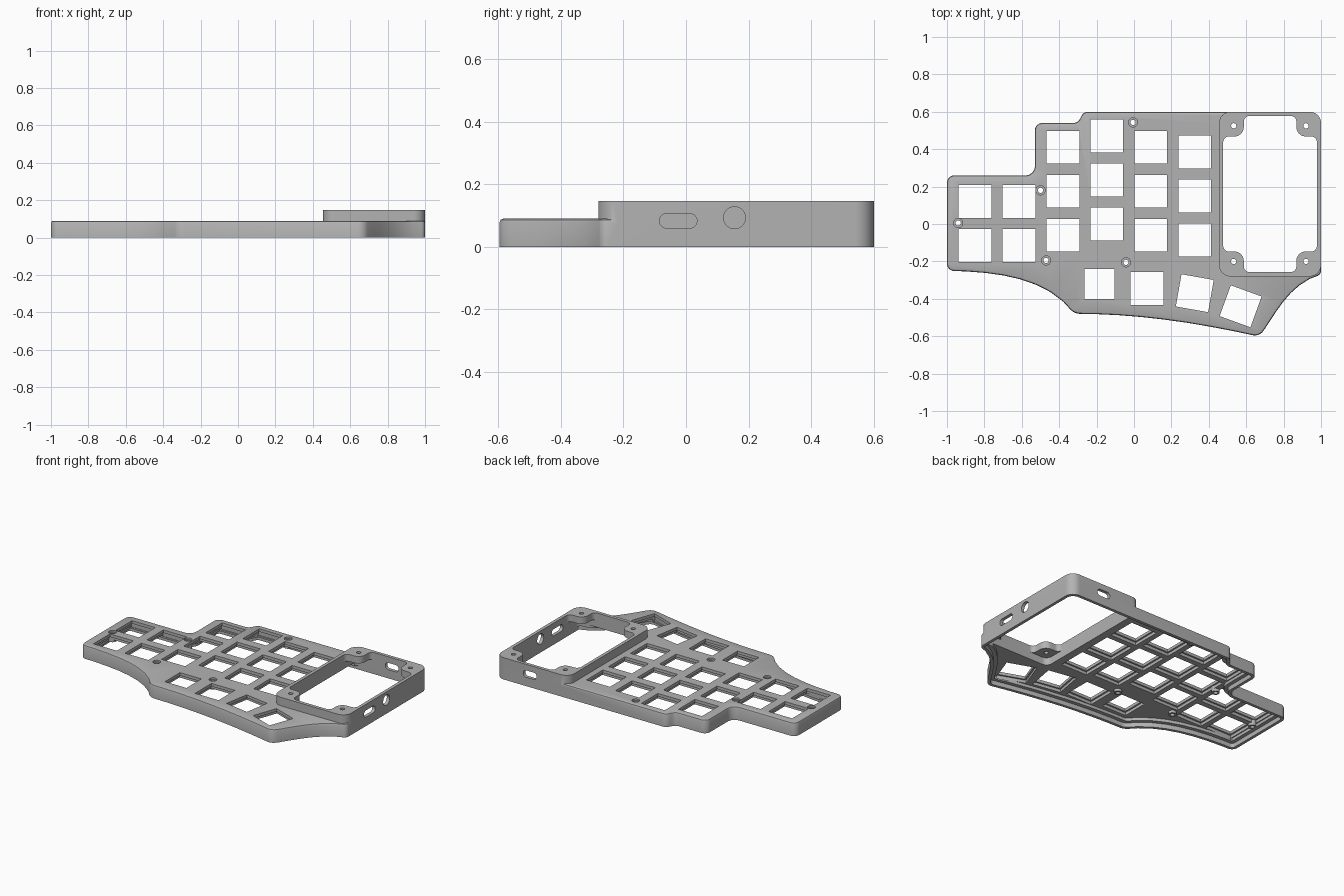
import bpy, bmesh, math
from mathutils import Vector, Matrix

cube = bpy.data.objects.get("Cube")
if cube:
    bpy.data.objects.remove(cube)

grey = bpy.data.materials.new("matte_grey")
grey.use_nodes = True
colour = (0.45, 0.45, 0.45, 1)
grey.diffuse_color = colour
grey.node_tree.nodes["Principled BSDF"].inputs["Base Color"].default_value = colour


def bezier(a, b, c, d, steps=8):
    """Inner points of a cubic curve, as unrounded corners."""
    out = []
    for i in range(1, steps):
        t = i / steps
        s = 1 - t
        w = (s**3, 3 * s * s * t, 3 * s * t * t, t**3)
        out.append((sum(k * p[0] for k, p in zip(w, (a, b, c, d))),
                    sum(k * p[1] for k, p in zip(w, (a, b, c, d))), 0))
    return out


def outline(corners, inset=0.0, seg=8):
    """Inset a clockwise corner list, then round each corner by its radius."""
    n = len(corners)
    pts = [Vector(c[:2]) for c in corners]
    moved, radii = [], []
    for i, p in enumerate(pts):
        u = (p - pts[i - 1]).normalized()
        v = (pts[(i + 1) % n] - p).normalized()
        nu, nv = Vector((u.y, -u.x)), Vector((v.y, -v.x))
        moved.append(p + (nu + nv) * inset / (1 + nu.dot(nv)))
        convex = u.cross(v) < 0
        r = corners[i][2]
        radii.append(0 if r == 0 else max(r - inset if convex else r + inset, 0.004))
    loop = []
    for i, p in enumerate(moved):
        r = radii[i]
        if r == 0:
            loop.append(p)
            continue
        u = (moved[i - 1] - p).normalized()
        v = (moved[(i + 1) % n] - p).normalized()
        half = u.angle(v) / 2
        centre = p + (u + v).normalized() * r / math.sin(half)
        reach = r / math.tan(half)
        a, b = p + u * reach - centre, p + v * reach - centre
        loop += [centre + a.lerp(b, k / seg).normalized() * r for k in range(seg + 1)]
    return loop


def rect(cx, cy, w, h, r):
    return [(cx - w / 2, cy + h / 2, r), (cx + w / 2, cy + h / 2, r),
            (cx + w / 2, cy - h / 2, r), (cx - w / 2, cy - h / 2, r)]


def circle(cx, cy, r, n=32):
    return [Vector((cx + r * math.cos(2 * math.pi * i / n),
                    cy + r * math.sin(2 * math.pi * i / n))) for i in range(n)]


def loft(bm, layers, matrix=Matrix()):
    """Closed solid through matching loops at rising heights."""
    rings = [[bm.verts.new(matrix @ Vector((p.x, p.y, z))) for p in loop]
             for loop, z in layers]
    for low, high in zip(rings, rings[1:]):
        for i in range(len(low)):
            bm.faces.new((low[i - 1], low[i], high[i], high[i - 1]))
    bm.faces.new(rings[0])
    bm.faces.new(rings[-1])


def solid(name, *parts):
    """Object from one or more (layers, matrix) solids."""
    bm = bmesh.new()
    for layers, matrix in parts:
        loft(bm, layers, matrix)
    bmesh.ops.recalc_face_normals(bm, faces=bm.faces)
    mesh = bpy.data.meshes.new(name)
    bm.to_mesh(mesh)
    bm.free()
    mesh.materials.append(grey)
    ob = bpy.data.objects.new(name, mesh)
    bpy.context.scene.collection.objects.link(ob)
    return ob


def prism(loop, z0, z1, matrix=Matrix()):
    return [(loop, z0), (loop, z1)], matrix


def combine(target, other, operation):
    other.hide_render = True
    mod = target.modifiers.new("combine", "BOOLEAN")
    mod.operation, mod.solver, mod.object = operation, "EXACT", other
    bpy.context.view_layer.objects.active = target
    bpy.ops.object.modifier_apply(modifier=mod.name)
    bpy.data.objects.remove(other)


# Case outline: stepped back edge, curved front edge
right, tip, thumb, left = (1, -0.27), (0.67, -0.602), (-0.32, -0.48), (-1, -0.25)
edge = [(-1, 0.26, 0.04), (-0.53, 0.26, 0.05), (-0.53, 0.54, 0.04),
        (-0.30, 0.54, 0.04), (-0.27, 0.60, 0.04), (1, 0.60, 0.07), (*right, 0.03)]
edge += bezier(right, (0.82, -0.32), (0.75, -0.5), tip) + [(*tip, 0.055)]
edge += bezier(tip, (0.3, -0.52), (0, -0.48), thumb) + [(*thumb, 0.08)]
edge += bezier(thumb, (-0.46, -0.29), (-0.72, -0.255), left) + [(*left, 0.04)]

TOP, FRAME_TOP = 0.09, 0.147
case = solid("keyboard_case", ([
    (outline(edge), 0), (outline(edge), TOP - 0.012),
    (outline(edge, 0.0035), TOP - 0.0035), (outline(edge, 0.012), TOP)], Matrix()))

# Raised frame round the screen bay
combine(case, solid("screen_frame", prism(
    outline(rect(0.7275, 0.16, 0.545, 0.88, 0.06)), 0, FRAME_TOP)), "UNION")

# Hollow underside with a stepped ledge for the base plate
combine(case, solid("base_recess", prism(outline(edge, 0.02), -0.1, 0.03)), "DIFFERENCE")
combine(case, solid("cavity", prism(outline(edge, 0.045), -0.1, 0.05)), "DIFFERENCE")

# Screen bay, with corner lugs kept near the top
cx, cy, hw, hh, lug = 0.7275, 0.1605, 0.2505, 0.4175, 0.11
combine(case, solid("bay_lower", prism(
    outline(rect(cx, cy, 2 * hw, 2 * hh, 0.04)), -0.1, 0.1)), "DIFFERENCE")
bay = []
for sx, sy in ((-1, 1), (1, 1), (1, -1), (-1, -1)):
    step = [(hw, hh - lug, 0.03), (hw - lug, hh - lug, 0.05), (hw - lug, hh, 0.03)]
    if sx * sy > 0:
        step.reverse()
    bay += [(cx + sx * x, cy + sy * y, r) for x, y, r in step]
combine(case, solid("bay_upper", prism(outline(bay), 0.04, 0.2)), "DIFFERENCE")

# Switch openings: columns of keys, then the fanned thumb keys
keys = []
for x, top, count in ((-0.85, 0.12, 2), (-0.615, 0.12, 2), (-0.38, 0.41, 3),
                      (-0.145, 0.47, 3), (0.09, 0.41, 3), (0.325, 0.385, 3)):
    keys += [(x, top - 0.235 * i, 0, 0.175) for i in range(count)]
keys += [(-0.185, -0.32, 0, 0.16), (0.07, -0.345, 0, 0.175),
         (0.325, -0.37, -10, 0.175), (0.57, -0.44, -20, 0.175)]


def key_cutters(name, extra, z0, z1):
    parts = []
    for x, y, turn, size in keys:
        s = size + extra
        square = [Vector(c[:2]) for c in rect(0, 0, s, s, 0)]
        place = Matrix.Translation((x, y, 0)) @ Matrix.Rotation(math.radians(turn), 4, "Z")
        parts.append(prism(square, z0, z1, place))
    return solid(name, *parts)


combine(case, key_cutters("clip_pockets", 0.022, 0.04, 0.07), "DIFFERENCE")
combine(case, key_cutters("switch_holes", 0, -0.1, 0.2), "DIFFERENCE")

# Screw posts under the plate, with recessed screw heads above
screws = [(-0.005, 0.543), (-0.5, 0.18), (-0.94, 0.005), (-0.47, -0.195), (-0.043, -0.205)]
combine(case, solid("screw_posts", *[prism(circle(x, y, 0.025), 0.032, 0.075)
                                     for x, y in screws]), "UNION")
combine(case, solid("screw_heads", *[prism(circle(x, y, 0.0245), 0.078, 0.2)
                                     for x, y in screws]), "DIFFERENCE")
lugs = [(x, y) for x in (0.533, 0.92) for y in (0.525, -0.2)]
combine(case, solid("screw_holes", *[prism(circle(x, y, 0.014), -0.1, 0.2)
                                     for x, y in screws + lugs]), "DIFFERENCE")

# Side ports: slot and round socket on the right wall, slot on the back wall
side = Matrix.Translation((1, 0, 0)) @ Matrix(((0, 0, 1, 0), (1, 0, 0, 0), (0, 1, 0, 0), (0, 0, 0, 1)))
back = Matrix.Translation((0, 0.6, 0)) @ Matrix.Rotation(math.pi / 2, 4, "X")
combine(case, solid("ports",
    prism(outline(rect(-0.025, 0.083, 0.12, 0.046, 0.0225)), -0.05, 0.05, side),
    prism(circle(0.155, 0.093, 0.035), -0.05, 0.05, side),
    prism(outline(rect(0.745, 0.083, 0.1, 0.046, 0.0225)), -0.05, 0.05, back)), "DIFFERENCE")

# Smooth the curves and keep hard edges
for ob in bpy.context.selected_objects:
    ob.select_set(False)
case.select_set(True)
bpy.context.view_layer.objects.active = case
bpy.ops.object.shade_smooth_by_angle(angle=math.radians(30))
